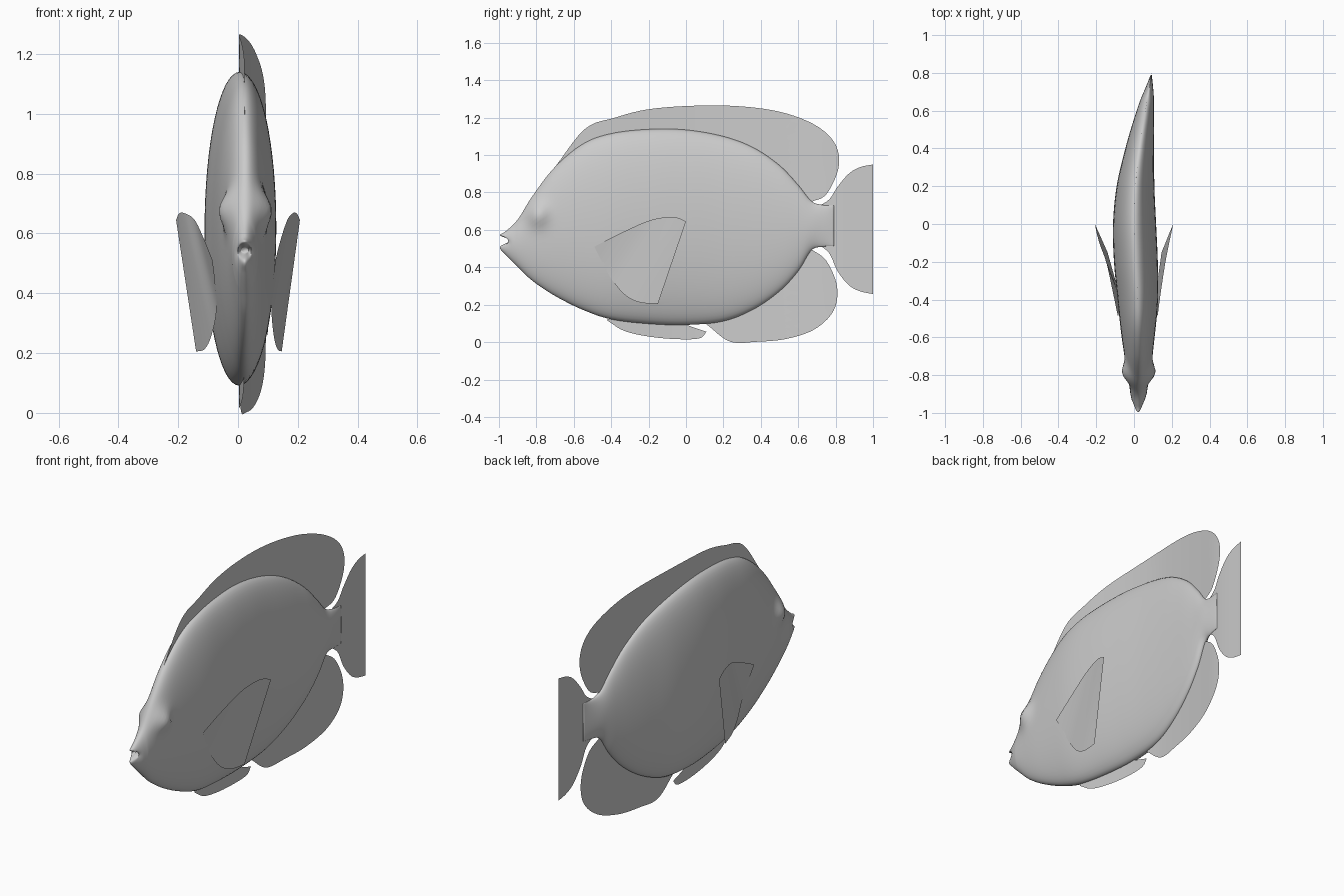
import bpy, bmesh, math

if "Cube" in bpy.data.objects:
    bpy.data.objects.remove(bpy.data.objects["Cube"])


def spline(pts, t):
    """Catmull-Rom point at t in 0..1 along a list of tuples."""
    n = len(pts) - 1
    f = min(max(t, 0), 1) * n
    i = min(int(f), n - 1)
    u = f - i
    b, c = pts[i], pts[i + 1]
    a = pts[i - 1] if i > 0 else tuple(2 * p - q for p, q in zip(b, c))
    d = pts[i + 2] if i + 2 <= n else tuple(2 * q - p for p, q in zip(b, c))
    return tuple(0.5 * (2 * q + (r - p) * u + (2 * p - 5 * q + 4 * r - s) * u * u
                        + (3 * q - p - 3 * r + s) * u ** 3)
                 for p, q, r, s in zip(a, b, c, d))


# swimming bend: sideways offset of the midline from y=-1 to y=1
BEND = [(v,) for v in (.022, .025, .022, .02, .01, .003, .008, .03, .06, .092, .1)]


def bend(y):
    return spline(BEND, (y + 1) / 2)[0]


def grid_object(name, rows, closed=False):
    bm = bmesh.new()
    vs = [[bm.verts.new(p) for p in row] for row in rows]
    n = len(rows[0])
    for r0, r1 in zip(vs, vs[1:]):
        for j in range(n if closed else n - 1):
            k = (j + 1) % n
            bm.faces.new((r0[j], r0[k], r1[k], r1[j]))
    if closed:
        bm.faces.new(vs[0])
        bm.faces.new(vs[-1])
    bmesh.ops.remove_doubles(bm, verts=bm.verts, dist=1e-5)
    bmesh.ops.recalc_face_normals(bm, faces=bm.faces)
    for f in bm.faces:
        f.smooth = True
    me = bpy.data.meshes.new(name)
    bm.to_mesh(me)
    bm.free()
    ob = bpy.data.objects.new(name, me)
    bpy.context.collection.objects.link(ob)
    return ob


def fin(name, root, edge, n=56, m=8):
    """Thin sheet between a root curve and an outer edge curve."""
    rows = []
    for i in range(n + 1):
        a, b = spline(root, i / n), spline(edge, i / n)
        row = []
        for j in range(m + 1):
            p = [q + (r - q) * j / m for q, r in zip(a, b)]
            row.append(p if len(p) == 3 else (bend(p[0]), p[0], p[1]))
        rows.append(row)
    return grid_object(name, rows)


# body: stations of y, top z, bottom z, half width (first one is inside the mouth)
STATIONS = [
    (-.95, .552, .535, .012), (-.995, .572, .507, .022), (-.965, .592, .468, .034),
    (-.9, .655, .402, .043), (-.82, .782, .327, .055), (-.7, .937, .247, .074),
    (-.55, 1.06, .172, .093), (-.4, 1.115, .122, .107), (-.2, 1.138, .098, .116),
    (0, 1.135, .092, .114), (.2, 1.1, .112, .1), (.36, 1.04, .175, .081),
    (.5, .945, .272, .062), (.6, .84, .38, .046), (.67, .755, .49, .033),
    (.73, .733, .51, .018), (.79, .73, .515, .003)]
rings = []
N, M = 128, 64
for i in range(N + 1):
    y, top, bot, w = spline(STATIONS, i / N)
    ring = []
    for j in range(M):
        a = math.tau * j / M
        x = w * math.cos(a)
        z = (top + bot) / 2 + (top - bot) / 2 * math.sin(a)
        # mouth corners pulled back, eyes bulging out
        pull = .045 * math.cos(a) ** 2 * max(0, min(1, (-.9 - y) / .09))
        eye = .034 * math.exp(-((y + .79) / .055) ** 2 - ((z - .68) / .06) ** 2)
        x += eye * max(-1, min(1, x / .035))
        ring.append((x + bend(y), y + pull, z))
    rings.append(ring)
grid_object("body", rings, closed=True)

# dorsal fin
fin("dorsal_fin",
    [(-.7, .92), (-.5, 1.03), (-.3, 1.08), (-.1, 1.1), (.1, 1.08), (.25, 1.04),
     (.38, .98), (.5, .9), (.56, .84), (.6, .79), (.63, .76), (.65, .74)],
    [(-.7, .937), (-.54, 1.14), (-.38, 1.2), (-.2, 1.245), (.05, 1.264), (.3, 1.26),
     (.52, 1.227), (.7, 1.155), (.8, 1.055), (.815, .93), (.75, .79), (.67, .75)])

# anal fin
fin("anal_fin",
    [(.08, .13), (.14, .14), (.22, .16), (.32, .2), (.42, .26), (.5, .32),
     (.56, .38), (.6, .43), (.64, .5)],
    [(.11, .095), (.235, .003), (.38, .002), (.54, .018), (.69, .07), (.79, .17),
     (.807, .3), (.75, .435), (.67, .497)])

# pelvic fin
fin("pelvic_fin",
    [(-.42, .125), (-.3, .115), (-.15, .11), (-.03, .1), (.05, .075), (.11, .055)],
    [(-.42, .115), (-.33, .06), (-.2, .03), (-.05, .016), (.07, .02), (.11, .055)])

# tail fin
fin("tail_fin",
    [(.67, .54), (.76, .482), (.81, .38), (.87, .305), (.93, .272), (1, .257)],
    [(.67, .71), (.76, .758), (.81, .83), (.87, .9), (.93, .935), (1, .95)], m=16)

# pectoral fins, each springing from its own flank
for side, label in ((1, "right"), (-1, "left")):
    def place(pts):
        return [(side * d + off, y, z) for d, y, z, off in pts]
    fin(label + "_pectoral_fin",
        place([(.105, -.49, .51, .02), (.096, -.45, .43, .02), (.092, -.4, .34, .02),
               (.105, -.33, .255, .015), (.122, -.25, .213, .01), (.143, -.15, .205, .003)]),
        place([(.105, -.49, .51, .02), (.127, -.36, .577, .015), (.155, -.21, .645, .01),
               (.182, -.11, .668, .002), (.197, -.05, .666, 0), (.207, 0, .645, 0)]), n=32)
